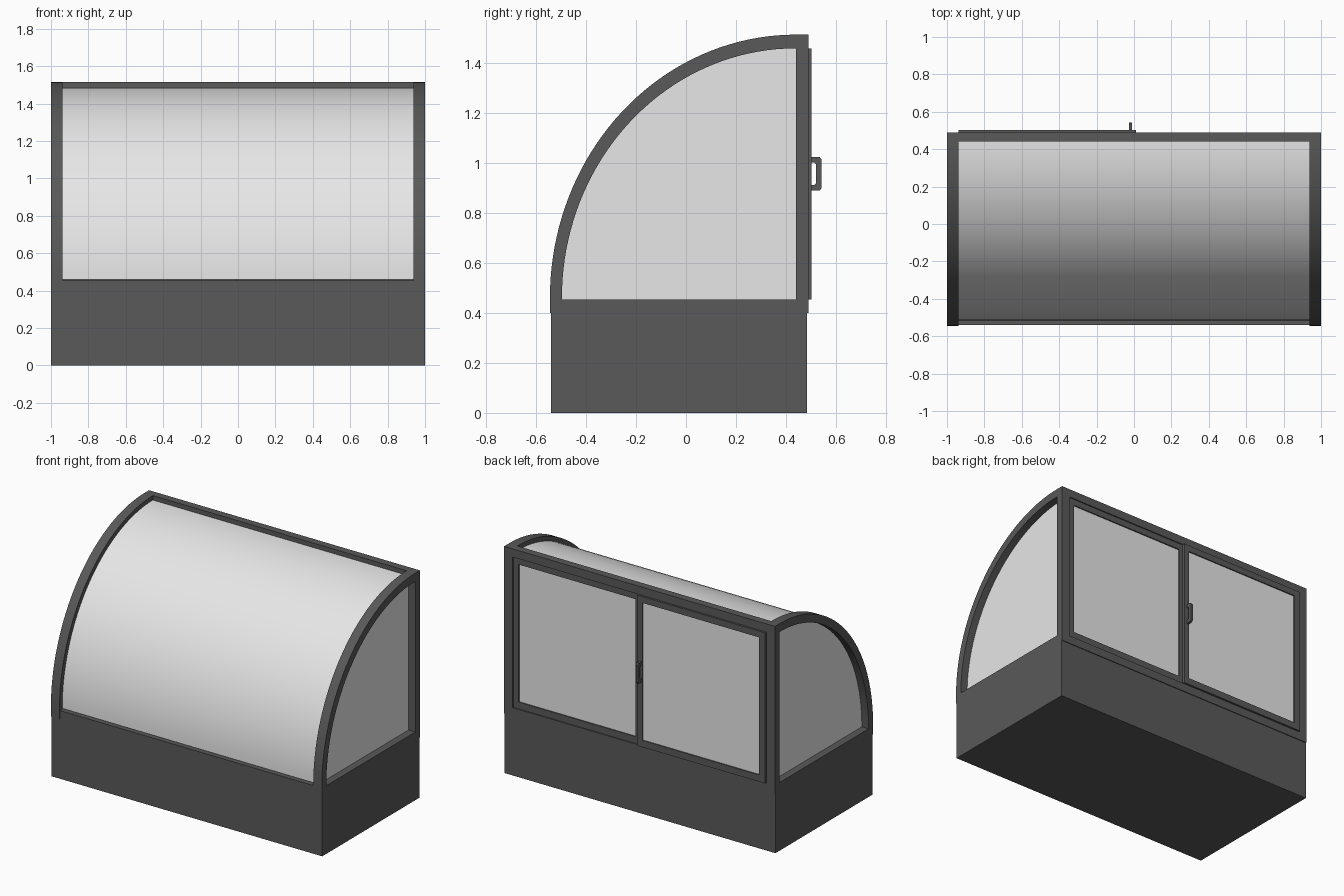
import bpy, bmesh, math

if "Cube" in bpy.data.objects:
    bpy.data.objects.remove(bpy.data.objects["Cube"], do_unlink=True)


def material(name, value):
    m = bpy.data.materials.new(name)
    m.use_nodes = True
    color = (value, value, value, 1)
    m.diffuse_color = color
    m.node_tree.nodes["Principled BSDF"].inputs["Base Color"].default_value = color
    return m


METAL = material("dark grey metal", 0.1)
GLASS = material("pale glass", 0.8)


def along_x(p, d):
    return (d, p[0], p[1])


def along_y(p, d):
    return (p[0], d, p[1])


def finish(name, bm, mat):
    bmesh.ops.recalc_face_normals(bm, faces=bm.faces)
    mesh = bpy.data.meshes.new(name)
    bm.to_mesh(mesh)
    bm.free()
    mesh.materials.append(mat)
    mesh.shade_smooth()
    mesh.set_sharp_from_angle(angle=math.radians(30))
    obj = bpy.data.objects.new(name, mesh)
    bpy.context.collection.objects.link(obj)
    return obj


def prism(name, outline, d0, d1, mat, place=along_x):
    """Solid outline pushed from d0 to d1."""
    bm = bmesh.new()
    a, b = [[bm.verts.new(place(p, d)) for p in outline] for d in (d0, d1)]
    bm.faces.new(a)
    bm.faces.new(b)
    n = len(a)
    for i in range(n):
        j = (i + 1) % n
        bm.faces.new((a[i], a[j], b[j], b[i]))
    return finish(name, bm, mat)


def ring(name, outer, inner, d0, d1, mat, place=along_x):
    """Frame between two outlines with equal point counts."""
    bm = bmesh.new()
    loops = [[bm.verts.new(place(p, d)) for p in line]
             for line, d in ((outer, d0), (inner, d0), (inner, d1), (outer, d1))]
    n = len(outer)
    for k in range(4):
        a, b = loops[k], loops[(k + 1) % 4]
        for i in range(n):
            j = (i + 1) % n
            bm.faces.new((a[i], a[j], b[j], b[i]))
    return finish(name, bm, mat)


def rect(a0, a1, z0, z1):
    return [(a0, z0), (a1, z0), (a1, z1), (a0, z1)]


def box(name, x, y, z, mat):
    return prism(name, rect(*y, *z), *x, mat)


# Quarter-round line from the front edge up to the top, in y and z
CY, CZ, STEPS = 0.44, 0.46, 40


def arc(ry, rz):
    turns = [math.pi / 2 * i / STEPS for i in range(STEPS + 1)]
    return [(CY - ry * math.cos(t), CZ + rz * math.sin(t)) for t in turns]


def side_outline(ry, rz, back, bottom):
    return [(back, bottom), (CY - ry, bottom)] + arc(ry, rz) + [(back, CZ + rz)]


# Plinth
box("base", (-1, 1), (-0.54, 0.485), (0, 0.4), METAL)

# Side frames and their panes
outer = side_outline(0.985, 1.055, 0.49, 0.4)
inner = side_outline(0.937, 1.0, 0.441, 0.455)
for side, s in (("left", 1), ("right", -1)):
    ring(side + "_side_frame", outer, inner, s * 0.937, s, METAL)
    prism(side + "_side_glass", inner, s * 0.938, s * 0.95, GLASS)

# Long rails between the side frames
SPAN = (-0.937, 0.937)
box("front_rail", SPAN, (-0.54, -0.49), (0.4, 0.455), METAL)
box("top_rail", SPAN, (0.44, 0.49), (1.46, 1.515), METAL)
box("back_bottom_rail", SPAN, (0.44, 0.49), (0.4, 0.455), METAL)

# Curved front pane
prism("curved_front_glass", arc(0.955, 1.025) + arc(0.94, 1.01)[::-1], *SPAN, GLASS)

# Sliding back doors, one behind the other
for name, x0, x1, y0, y1 in (("inner_door", -0.01, 0.937, 0.465, 0.483),
                             ("outer_door", -0.937, 0.01, 0.485, 0.503)):
    hole = rect(x0 + 0.045, x1 - 0.04, 0.5, 1.418)
    ring(name + "_frame", rect(x0, x1, 0.455, 1.46), hole, y0, y1, METAL, along_y)
    prism(name + "_glass", hole, y0 + 0.004, y1 - 0.008, GLASS, along_y)

# Door pull
pull = [(0.5, 0.89), (0.535, 0.89), (0.543, 0.9), (0.543, 1.015), (0.535, 1.025), (0.5, 1.025),
        (0.5, 1.003), (0.514, 1.003), (0.52, 0.996), (0.52, 0.919), (0.514, 0.912), (0.5, 0.912)]
prism("door_handle", pull, -0.026, -0.01, METAL)
